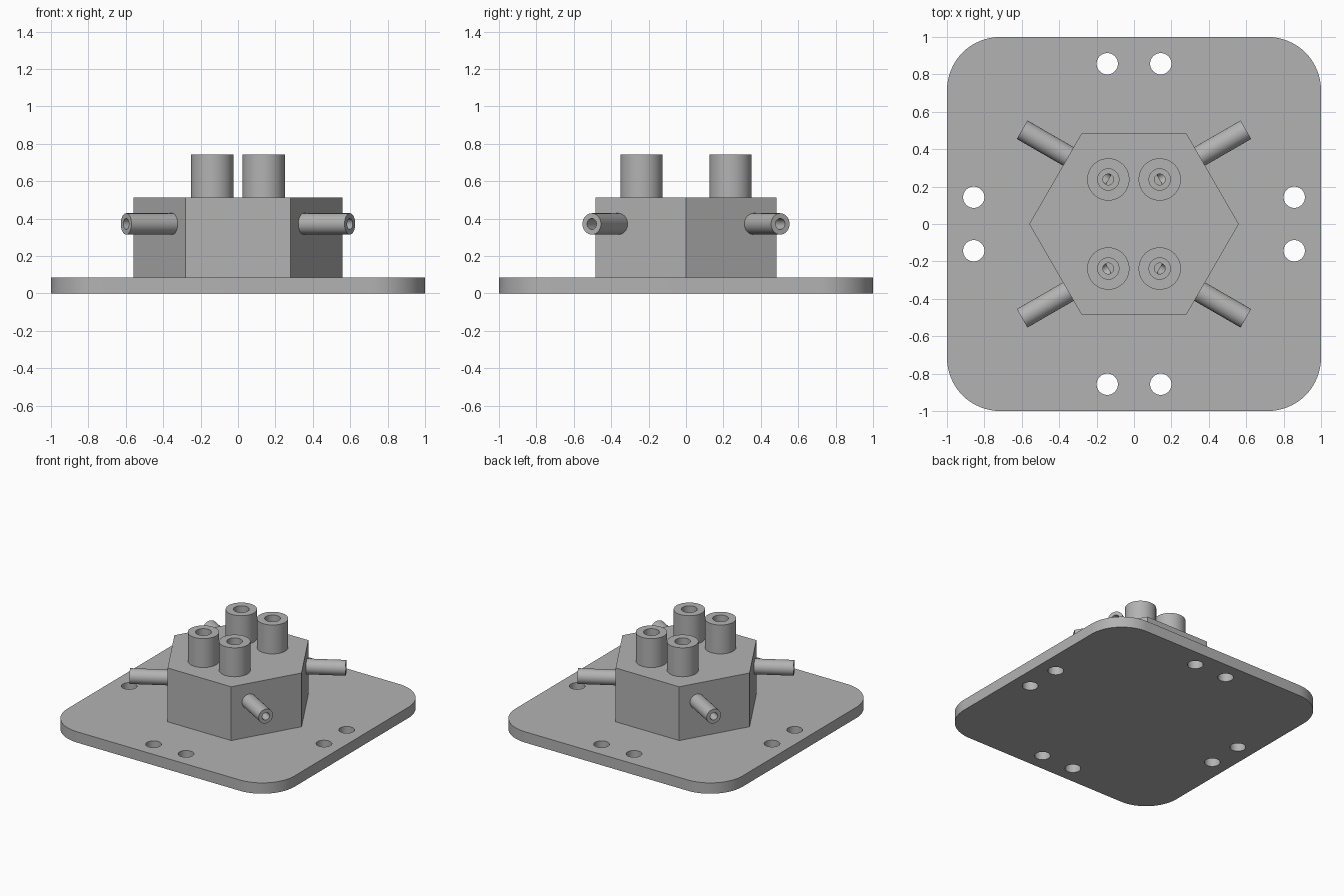
import bpy
import bmesh
from math import radians, cos, sin, pi
from mathutils import Matrix, Vector

if "Cube" in bpy.data.objects:
    bpy.data.objects.remove(bpy.data.objects["Cube"], do_unlink=True)

GREY = (0.45, 0.45, 0.45, 1)
grey = bpy.data.materials.new("plain grey")
grey.use_nodes = True
grey.diffuse_color = GREY
grey.node_tree.nodes["Principled BSDF"].inputs["Base Color"].default_value = GREY

PLATE_TOP, BLOCK_TOP, POST_TOP = 0.086, 0.514, 0.744
APOTHEM, PIPE_END, PIPE_Z = 0.485, 0.77, 0.372
POST_RADIUS_POS = 0.275          # distance of the posts from the centre
HOLE_R, PORT_R = 0.057, 0.029


def prism(name, outline, z0, z1):
    """Extrude a closed outline from z0 to z1."""
    bm = bmesh.new()
    base = bm.faces.new([bm.verts.new((x, y, z0)) for x, y in outline])
    top = bmesh.ops.extrude_face_region(bm, geom=[base])["geom"]
    verts = [v for v in top if isinstance(v, bmesh.types.BMVert)]
    bmesh.ops.translate(bm, verts=verts, vec=(0, 0, z1 - z0))
    return finish(name, bm)


def finish(name, bm):
    bmesh.ops.recalc_face_normals(bm, faces=bm.faces)
    mesh = bpy.data.meshes.new(name)
    bm.to_mesh(mesh)
    bm.free()
    mesh.materials.append(grey)
    obj = bpy.data.objects.new(name, mesh)
    bpy.context.collection.objects.link(obj)
    return obj


def ring(radius, sides, centre=(0, 0), start=0.0):
    return [(centre[0] + radius * cos(start + 2 * pi * i / sides),
             centre[1] + radius * sin(start + 2 * pi * i / sides)) for i in range(sides)]


def tube(name, outer, inner, length, matrix):
    """Hollow round tube along local z, open at both ends."""
    bm = bmesh.new()
    profile = [(inner, 0), (outer, 0), (outer, length), (inner, length)]
    verts = [bm.verts.new((r, 0, z)) for r, z in profile]
    edges = [bm.edges.new((verts[i], verts[(i + 1) % 4])) for i in range(4)]
    bmesh.ops.spin(bm, geom=verts + edges, cent=(0, 0, 0), axis=(0, 0, 1),
                   angle=2 * pi, steps=48)
    bmesh.ops.remove_doubles(bm, verts=bm.verts, dist=1e-5)
    bm.transform(matrix)
    return finish(name, bm)


def cut(obj, cutters):
    """Subtract each cutter and discard it."""
    bpy.context.view_layer.objects.active = obj
    for cutter in cutters:
        cutter.hide_render = True
        mod = obj.modifiers.new("cut", "BOOLEAN")
        mod.operation, mod.solver, mod.object = "DIFFERENCE", "EXACT", cutter
        bpy.ops.object.modifier_apply(modifier=mod.name)
        bpy.data.objects.remove(cutter, do_unlink=True)


# Base plate: rounded square with a pair of bolt holes along each side
corner = 0.285
outline = []
for quarter in range(4):
    mid = radians(45 + 90 * quarter)
    reach = (1 - corner) * 2 ** 0.5
    for step in range(17):
        a = quarter * pi / 2 + step * pi / 32
        outline.append((reach * cos(mid) + corner * cos(a),
                        reach * sin(mid) + corner * sin(a)))
base_plate = prism("base_plate", outline, 0, PLATE_TOP)
hole_spots = [(s * 0.143, t * 0.857) for s in (-1, 1) for t in (-1, 1)]
hole_spots += [(y, x) for x, y in hole_spots]
cut(base_plate, [prism("bolt_hole_cutter", ring(HOLE_R, 48, spot), -0.1, 0.2)
                 for spot in hole_spots])

# Hexagonal block
block = prism("hexagonal_block", ring(APOTHEM / cos(pi / 6), 6), PLATE_TOP, BLOCK_TOP)
parts = [base_plate, block]
port_cutters = []

# Each corner: a vertical post joined by a passage to a side pipe
for sx, sy, label in ((1, -1, "front_left"), (-1, -1, "front_right"),
                      (1, 1, "back_left"), (-1, 1, "back_right")):
    spot = Vector((sx * POST_RADIUS_POS * cos(pi / 3),
                   sy * POST_RADIUS_POS * sin(pi / 3), 0))
    outward = Vector((sx * cos(pi / 6), sy * sin(pi / 6), 0))
    turn = outward.to_track_quat("Z", "Y").to_matrix().to_4x4()
    along = spot.dot(outward)
    level = spot + Vector((0, 0, PIPE_Z))

    parts.append(tube("post_" + label, 0.113, HOLE_R, POST_TOP - BLOCK_TOP,
                      Matrix.Translation(spot + Vector((0, 0, BLOCK_TOP)))))
    parts.append(tube("pipe_" + label, HOLE_R, PORT_R, PIPE_END - APOTHEM,
                      Matrix.Translation(level + outward * (APOTHEM - along)) @ turn))

    port_cutters.append(prism("down_port_cutter", ring(PORT_R, 48, spot), PIPE_Z, 0.6))
    side = prism("side_port_cutter", ring(PORT_R, 48), 0, 0.5)
    side.data.transform(Matrix.Translation(level) @ turn)
    port_cutters.append(side)
cut(block, port_cutters)

# Smooth round walls, crisp edges
bpy.ops.object.select_all(action="DESELECT")
for part in parts:
    part.select_set(True)
bpy.context.view_layer.objects.active = block
bpy.ops.object.shade_smooth_by_angle(angle=radians(30))
